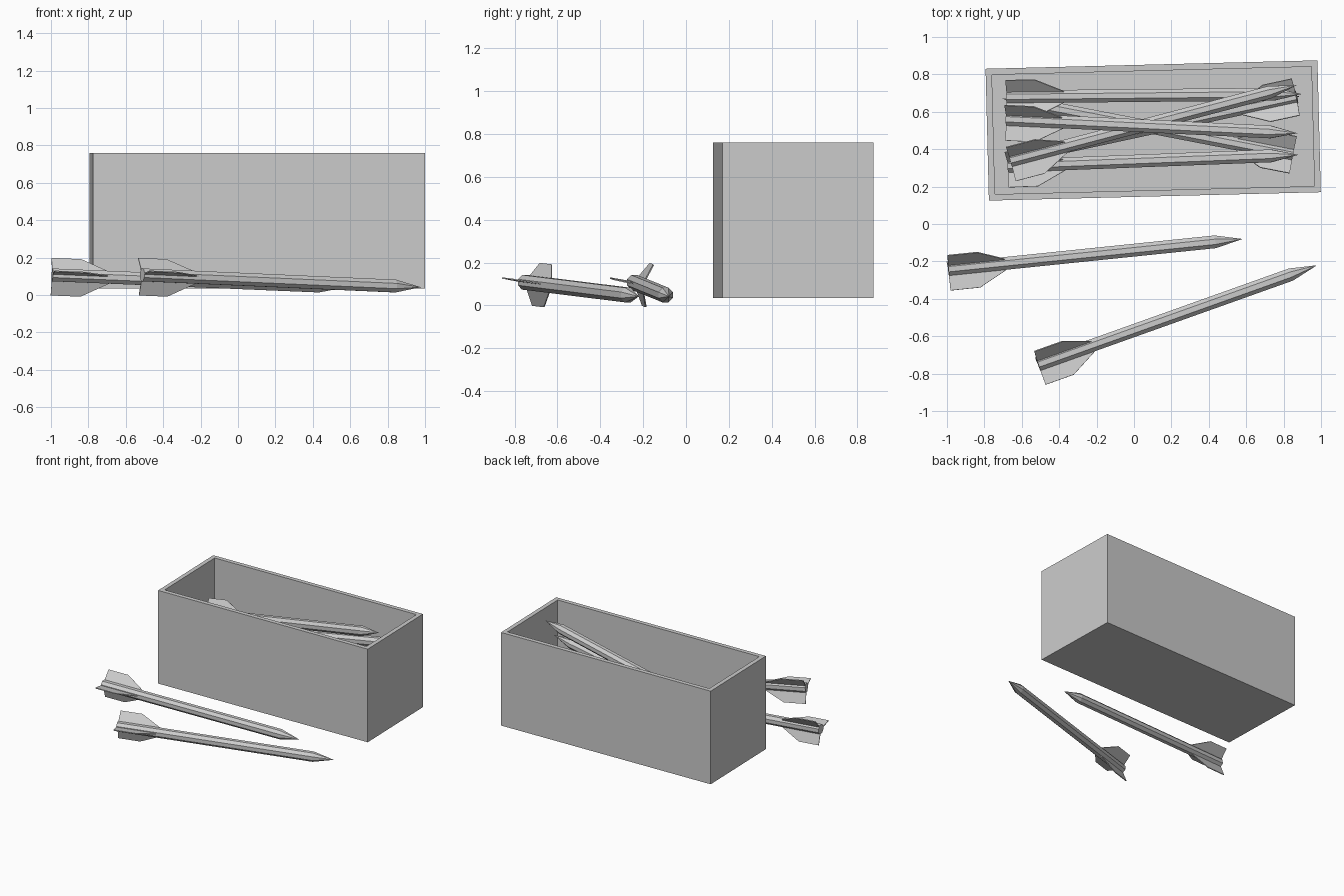
import bpy, bmesh, math
from mathutils import Matrix, Vector

if "Cube" in bpy.data.objects:
    bpy.data.objects.remove(bpy.data.objects["Cube"])

SIDES = 8
LENGTH, BODY_R, NOSE_START = 1.584, 0.037, 1.435
FIN_SPAN, FIN_THICK = 0.116, 0.006
# fin outline: (distance along the body, distance from the axis)
FIN = [(0, 0.03), (0, FIN_SPAN), (0.16, FIN_SPAN), (0.31, 0.035), (0.31, 0.03)]


def finish(name, bm):
    bmesh.ops.recalc_face_normals(bm, faces=bm.faces)
    mesh = bpy.data.meshes.new(name)
    bm.to_mesh(mesh)
    bm.free()
    ob = bpy.data.objects.new(name, mesh)
    bpy.context.collection.objects.link(ob)
    return ob


def crate():
    # open box: cube with inset top pushed down to the floor
    bm = bmesh.new()
    bmesh.ops.create_cube(bm, size=1, matrix=Matrix.Diagonal((1.775, 0.705, 0.725, 1)))
    top = max(bm.faces, key=lambda f: f.calc_center_median().z)
    bmesh.ops.inset_region(bm, faces=[top], thickness=0.047)
    new = bmesh.ops.extrude_discrete_faces(bm, faces=[top])["faces"][0]
    bmesh.ops.translate(bm, verts=new.verts, vec=(0, 0, -0.675))
    ob = finish("open_crate", bm)
    ob.location = (0.1025, 0.5, 0.3975)
    ob.rotation_euler.z = math.radians(1.45)


def rocket_mesh(bm, roll):
    # tube body and pointed nose along +x
    rings = []
    for x in (0, NOSE_START):
        rings.append([bm.verts.new((x, BODY_R * math.cos(a), BODY_R * math.sin(a)))
                      for a in (math.tau * (i + 0.5) / SIDES for i in range(SIDES))])
    tip = bm.verts.new((LENGTH, 0, 0))
    bm.faces.new(rings[0])
    for i in range(SIDES):
        j = (i + 1) % SIDES
        bm.faces.new((rings[0][i], rings[0][j], rings[1][j], rings[1][i]))
        bm.faces.new((rings[1][i], rings[1][j], tip))
    # three thin tail fins
    for k in range(3):
        rot = Matrix.Rotation(math.radians(roll + 120 * k), 3, 'X')
        a, b = [[bm.verts.new(rot @ Vector((x, r, s * FIN_THICK / 2))) for x, r in FIN]
                for s in (-1, 1)]
        bm.faces.new(a)
        bm.faces.new(b[::-1])
        for i in range(len(FIN)):
            j = (i + 1) % len(FIN)
            bm.faces.new((a[i], a[j], b[j], b[i]))


def rocket(name, tail, tip, roll):
    bm = bmesh.new()
    rocket_mesh(bm, roll)
    ob = finish(name, bm)
    d = (Vector(tip) - Vector(tail)).normalized()
    side = Vector((0, 0, 1)).cross(d).normalized()
    up = d.cross(side)
    m = Matrix((d, side, up)).transposed().to_4x4()
    m.translation = tail
    ob.matrix_world = m


crate()

# tail point, nose point, fin roll
ROCKETS = [
    # two lying on the ground
    ((-0.993, -0.242, 0.108), (0.582, -0.08, 0.042), 170),
    ((-0.512, -0.752, 0.108), (0.98, -0.22, 0.042), 170),
    # pile inside the crate
    ((-0.68, 0.68, 0.30), (0.90, 0.695, 0.45), 40),
    ((-0.68, 0.56, 0.44), (0.88, 0.485, 0.735), 170),
    ((-0.67, 0.31, 0.25), (0.88, 0.37, 0.575), 170),
    ((-0.66, 0.34, 0.45), (0.88, 0.745, 0.55), 170),
    ((0.85, 0.37, 0.19), (-0.70, 0.67, 0.22), 30),
    ((0.87, 0.68, 0.31), (-0.66, 0.35, 0.15), 30),
]
for n, (tail, tip, roll) in enumerate(ROCKETS, 1):
    rocket(f"rocket_{n}", tail, tip, roll)
